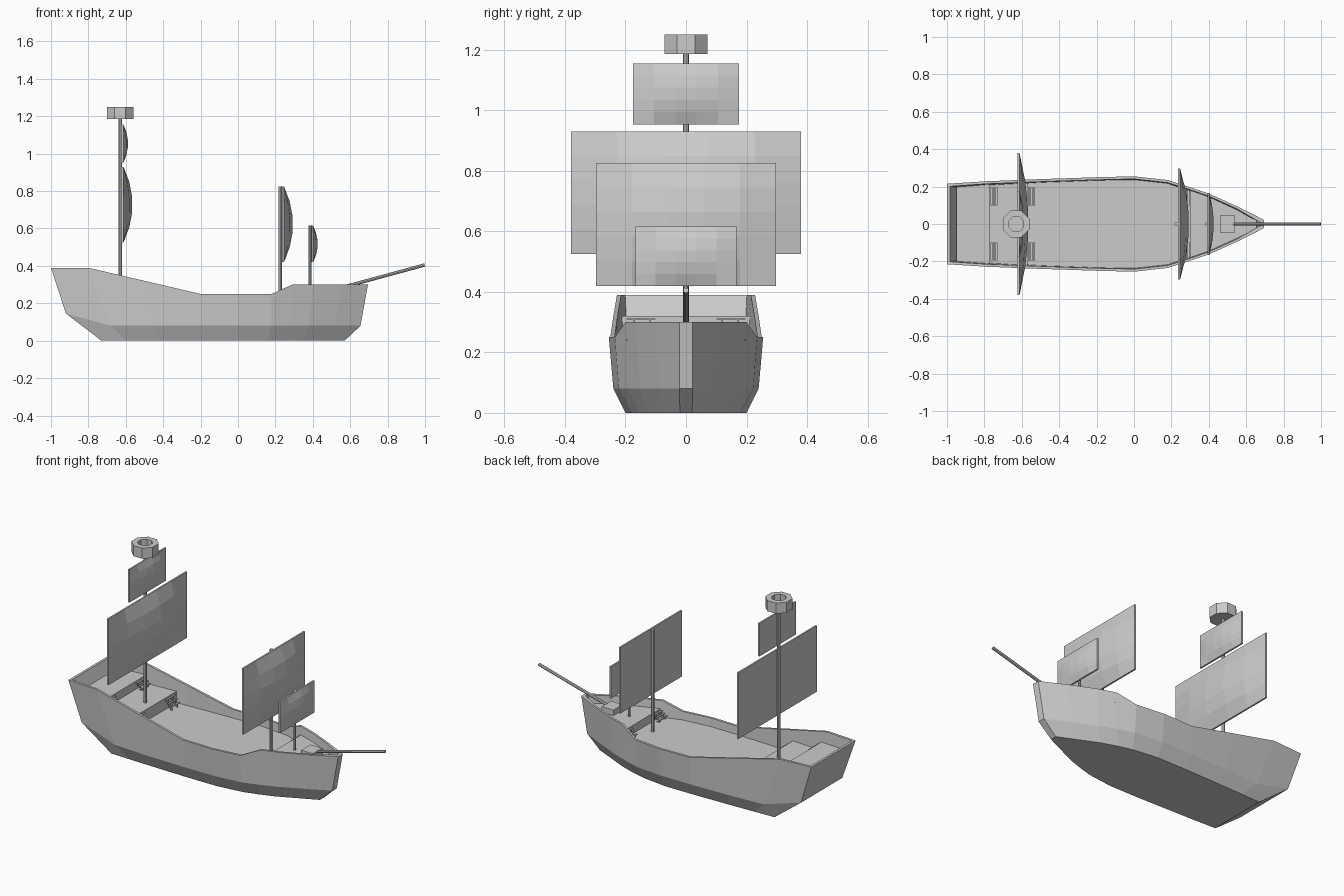
import bpy, bmesh, math
from mathutils import Vector

if "Cube" in bpy.data.objects:
    bpy.data.objects.remove(bpy.data.objects["Cube"])

grey = bpy.data.materials.new("plain_grey")
grey.diffuse_color = (0.6, 0.6, 0.6, 1)
grey.use_nodes = True
grey.node_tree.nodes["Principled BSDF"].inputs["Base Color"].default_value = grey.diffuse_color


def finish(name, bm):
    bmesh.ops.recalc_face_normals(bm, faces=bm.faces)
    me = bpy.data.meshes.new(name)
    bm.to_mesh(me)
    bm.free()
    me.materials.append(grey)
    ob = bpy.data.objects.new(name, me)
    bpy.context.collection.objects.link(ob)
    return ob


def add_box(bm, x0, x1, y0, y1, z0, z1):
    vs = bmesh.ops.create_cube(bm, size=1)["verts"]
    for v in vs:
        v.co = ((x0 + x1) / 2 + v.co.x * (x1 - x0), (y0 + y1) / 2 + v.co.y * (y1 - y0),
                (z0 + z1) / 2 + v.co.z * (z1 - z0))


# Hull stations: rim (x, half width, z), chine (x, half width, z), keel plate (x, half width)
STATIONS = [
    (-1, .215, .39, -.92, .20, .145, -.73, .185),
    (-.8, .228, .39, -.68, .222, .08, -.6, .19),
    (-.5, .24, .32, -.45, .235, .08, -.42, .195),
    (-.2, .25, .25, -.2, .24, .08, -.2, .2),
    (0, .255, .25, 0, .24, .08, 0, .2),
    (.18, .235, .25, .18, .222, .08, .16, .18),
    (.29, .20, .30, .28, .19, .08, .25, .155),
    (.4, .163, .30, .38, .152, .08, .34, .125),
    (.55, .095, .30, .52, .088, .08, .46, .07),
    (.695, .022, .30, .655, .022, .08, .57, .02),
]
MAIN_DECK, MID_DECK, TOP_DECK, FORE_DECK = .2, .27, .32, .25


def lerp_table(x, cx, cv):
    if x <= STATIONS[0][cx]:
        return STATIONS[0][cv]
    for a, b in zip(STATIONS, STATIONS[1:]):
        if x <= b[cx]:
            return a[cv] + (b[cv] - a[cv]) * (x - a[cx]) / (b[cx] - a[cx])
    return STATIONS[-1][cv]


def half_width(x, z):
    rim, rim_z = lerp_table(x, 0, 1), lerp_table(x, 0, 2)
    chine, chine_z = lerp_table(x, 3, 4), lerp_table(x, 3, 5)
    t = max(0, min(1, (z - chine_z) / (rim_z - chine_z)))
    return chine + (rim - chine) * t


# Hull shell with inner walls and main deck, lofted through the stations
bm = bmesh.new()
rings = []
for rx, rw, rz, cx, cw, cz, bx, bw in STATIONS:
    ix = max(-.985, min(.675, rx))
    fx = max(-.905, min(.645, rx))
    half = [(fx, max(.006, half_width(fx, MAIN_DECK) - .014), MAIN_DECK),
            (ix, max(.008, rw - .014), rz), (rx, rw, rz), (cx, cw, cz), (bx, bw, 0)]
    pts = half + [(x, -y, z) for x, y, z in reversed(half)]
    rings.append([bm.verts.new(p) for p in pts])
for a, b in zip(rings, rings[1:]):
    for i in range(10):
        j = (i + 1) % 10
        bm.faces.new((a[i], a[j], b[j], b[i]))
for r in (rings[0], rings[-1]):
    for i in range(4):
        bm.faces.new((r[i], r[i + 1], r[8 - i], r[9 - i]))
finish("hull", bm)


# Raised decks that follow the hull outline
def deck(name, x0, x1, z0, z1):
    xs = [x0] + [s[0] for s in STATIONS if x0 < s[0] < x1] + [x1]
    bm = bmesh.new()
    rings = []
    for x in xs:
        w0, w1 = [max(.008, half_width(x, z) - .008) for z in (z0, z1)]
        rings.append([bm.verts.new(p) for p in
                      ((x, -w0, z0), (x, w0, z0), (x, w1, z1), (x, -w1, z1))])
    for a, b in zip(rings, rings[1:]):
        for i in range(4):
            j = (i + 1) % 4
            bm.faces.new((a[i], a[j], b[j], b[i]))
    bm.faces.new(rings[0])
    bm.faces.new(rings[-1])
    finish(name, bm)


deck("stern_upper_deck", -.95, -.77, .26, TOP_DECK)
deck("stern_lower_deck", -.9, -.57, .18, MID_DECK)
deck("fore_deck", .3, .655, .18, FORE_DECK)


# Stairs: three thin treads on two stringers
def stairs(name, x, d, z_low, z_high):
    bm = bmesh.new()
    rise = (z_high - z_low) / 3.5
    for s in (-1, 1):
        for i in range(3):
            xa, xb = sorted((x + d * (.004 + .013 * i), x + d * (.014 + .013 * i)))
            z = z_high - .008 - rise * i
            add_box(bm, xa, xb, s * .148 - .048, s * .148 + .048, z - .004, z)
            for y in (.12, .172):
                add_box(bm, xa, xb, s * y - .003, s * y + .003, z - rise * 1.1, z - .004)
    finish(name, bm)


stairs("stern_upper_stairs", -.77, 1, MID_DECK, TOP_DECK)
stairs("stern_lower_stairs", -.57, 1, MAIN_DECK, MID_DECK)
stairs("fore_stairs", .3, -1, MAIN_DECK, FORE_DECK)


# Masts and bowsprit
def pole(name, a, b, r):
    a, b = Vector(a), Vector(b)
    bm = bmesh.new()
    bmesh.ops.create_cone(bm, cap_ends=True, segments=8, radius1=r, radius2=r, depth=(b - a).length)
    ob = finish(name, bm)
    ob.location = (a + b) / 2
    ob.rotation_euler = (b - a).to_track_quat("Z", "Y").to_euler()


pole("main_mast", (-.63, 0, .26), (-.63, 0, 1.2), .01)
pole("fore_mast", (.226, 0, .19), (.226, 0, .825), .01)
pole("bow_mast", (.385, 0, .24), (.385, 0, .615), .008)
pole("bowsprit", (.52, 0, .275), (.998, 0, .405), .009)

bm = bmesh.new()
add_box(bm, .46, .54, -.045, .045, .24, .285)
finish("bowsprit_block", bm)


# Sails: flat back, thin edge, front bulging forward
def sail(name, x, w, z0, z1, bulge, n=5):
    bm = bmesh.new()
    grid = []
    for i in range(n + 1):
        v = 2 * i / n - 1
        row = []
        for j in range(n + 1):
            u = 2 * j / n - 1
            row.append(bm.verts.new((x + .01 + bulge * (1 - u * u) * (1 - v * v), u * w,
                                     z0 + (z1 - z0) * i / n)))
        grid.append(row)
    for i in range(n):
        for j in range(n):
            bm.faces.new((grid[i][j], grid[i][j + 1], grid[i + 1][j + 1], grid[i + 1][j]))
    rim = [e for e in bm.edges if e.is_boundary]
    new = bmesh.ops.extrude_edge_only(bm, edges=rim)["geom"]
    for g in new:
        if isinstance(g, bmesh.types.BMVert):
            g.co.x = x
    bmesh.ops.holes_fill(bm, edges=[e for e in bm.edges if e.is_boundary], sides=0)
    finish(name, bm)


sail("main_sail", -.622, .38, .525, .93, .05)
sail("main_top_sail", -.622, .175, .953, 1.155, .025)
sail("fore_sail", .236, .298, .42, .825, .05)
sail("bow_sail", .392, .167, .42, .615, .025)

# Crow's nest: octagonal tub with a round well
bm = bmesh.new()
profile = [(.0, 1.2), (.043, 1.2), (.043, 1.25), (.077, 1.25), (.077, 1.185), (.0, 1.185)]
rings = []
for k in range(8):
    t = math.radians(22.5 + 45 * k)
    rings.append([bm.verts.new((-.63 + r * math.cos(t), r * math.sin(t), z)) for r, z in profile])
for k in range(8):
    a, b = rings[k], rings[(k + 1) % 8]
    for i in range(5):
        bm.faces.new((a[i], a[i + 1], b[i + 1], b[i]))
bmesh.ops.remove_doubles(bm, verts=bm.verts, dist=.0001)
finish("lookout_tub", bm)
